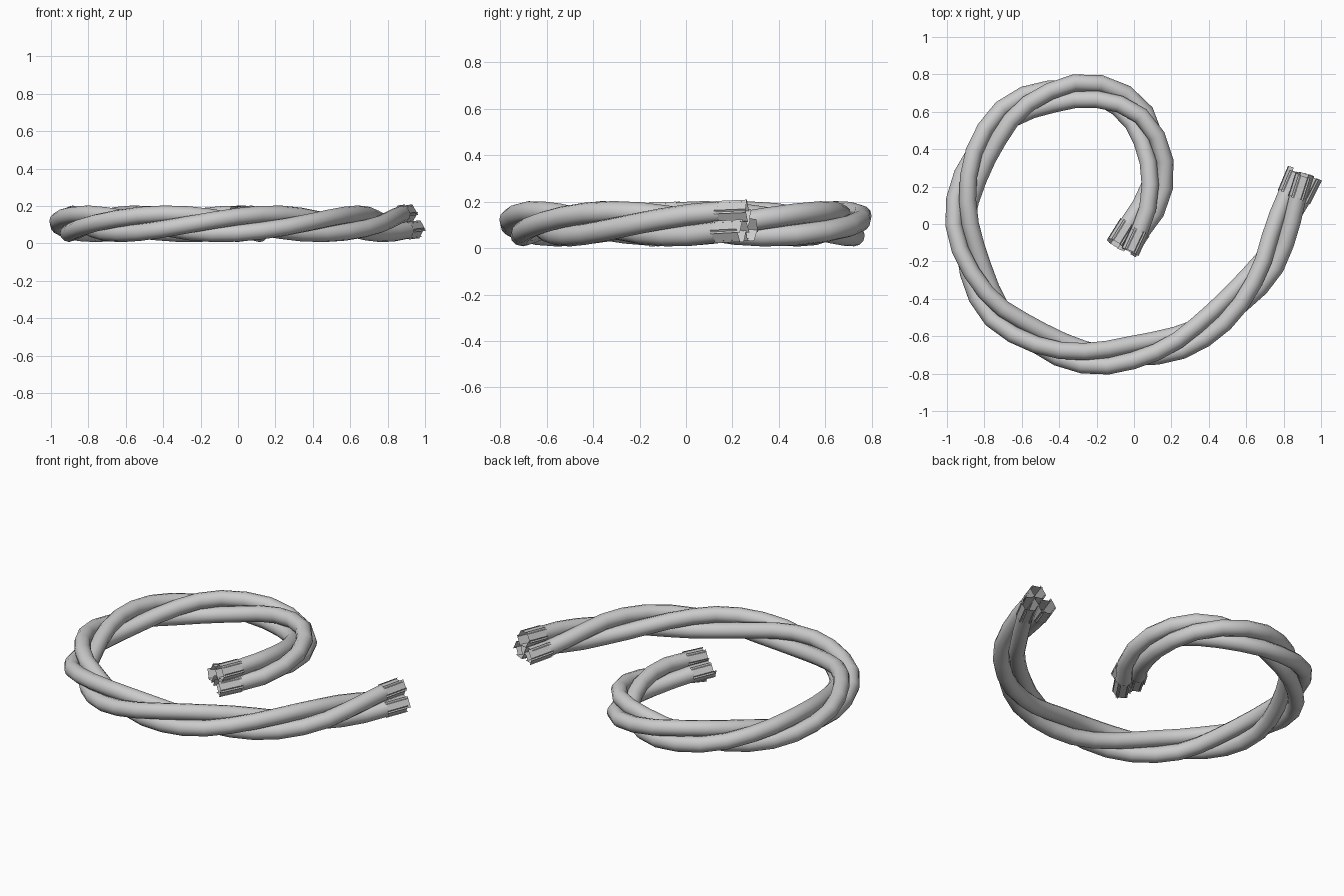
import bpy, bmesh, math, random
from mathutils import Vector

if "Cube" in bpy.data.objects:
    bpy.data.objects.remove(bpy.data.objects["Cube"])

random.seed(4)
UP = Vector((0, 0, 1))
STRANDS, SIDES, R_ROPE, R_STRAND = 3, 12, 0.052, 0.046
PHASE, TURNS, RINGS = math.radians(65), 2.70, 36

# rope centre line, from the inner end to the outer end
PTS = [(0.01, -0.03), (0.09, 0.12), (0.12, 0.32), (0.06, 0.53), (-0.08, 0.66),
       (-0.28, 0.715), (-0.48, 0.68), (-0.66, 0.59), (-0.82, 0.39), (-0.90, 0.17),
       (-0.91, -0.04), (-0.85, -0.26), (-0.735, -0.46), (-0.55, -0.60), (-0.37, -0.68),
       (-0.18, -0.71), (0.02, -0.69), (0.24, -0.63), (0.49, -0.47), (0.685, -0.25),
       (0.79, -0.03), (0.865, 0.15)]


def resample(pts, n):
    """Smooth curve through the points, split into n equal lengths."""
    p = [Vector((x, y, 0.105)) for x, y in pts]
    p = [2 * p[0] - p[1]] + p + [2 * p[-1] - p[-2]]
    fine = []
    for i in range(1, len(p) - 2):
        a, b, c, d = p[i - 1:i + 3]
        for k in range(20):
            t = k / 20
            fine.append(0.5 * (2 * b + (c - a) * t + (2 * a - 5 * b + 4 * c - d) * t**2
                               + (3 * b - a - 3 * c + d) * t**3))
    fine.append(p[-2])
    dist = [0]
    for a, b in zip(fine, fine[1:]):
        dist.append(dist[-1] + (b - a).length)
    out, j = [], 0
    for i in range(n + 1):
        s = dist[-1] * i / n
        while j < len(fine) - 2 and dist[j + 1] < s:
            j += 1
        out.append(fine[j].lerp(fine[j + 1], (s - dist[j]) / (dist[j + 1] - dist[j])))
    return out


def tangents(pts):
    n = len(pts)
    return [(pts[min(i + 1, n - 1)] - pts[max(i - 1, 0)]).normalized() for i in range(n)]


def circle(c, t, radius, sides):
    """Points of a circle across direction t."""
    side = t.cross(UP).normalized()
    up = side.cross(t)
    return [c + radius * (side * math.cos(a) + up * math.sin(a))
            for k in range(sides) for a in [2 * math.pi * k / sides]]


def finish(bm, name, smooth):
    me = bpy.data.meshes.new(name)
    bm.to_mesh(me)
    bm.free()
    for f in me.polygons:
        f.use_smooth = smooth
    ob = bpy.data.objects.new(name, me)
    bpy.context.collection.objects.link(ob)


def bridge(bm, a, b):
    n = len(a)
    for k in range(n):
        bm.faces.new((a[k], a[(k + 1) % n], b[(k + 1) % n], b[k]))


centre = resample(PTS, RINGS)
dirs = tangents(centre)

for s in range(STRANDS):
    # twisted strand
    path = []
    for i, (c, t) in enumerate(zip(centre, dirs)):
        a = PHASE + 2 * math.pi * (s / STRANDS + TURNS * i / RINGS)
        path.append(c + R_ROPE * (t.cross(UP) * math.cos(a) + UP * math.sin(a)))
    tans = tangents(path)
    bm = bmesh.new()
    rings = [[bm.verts.new(p) for p in circle(c, t, R_STRAND, SIDES)]
             for c, t in zip(path, tans)]
    for a, b in zip(rings, rings[1:]):
        bridge(bm, b, a)
    finish(bm, f"rope_strand_{s + 1}", True)

    # frayed tips: flat rectangular fibre strips around the cut end, overlapping at the edges
    for label, c, t, d in (("inner", path[0], -tans[0], -dirs[0]),
                           ("outer", path[-1], tans[-1], dirs[-1])):
        t = (t + d).normalized()
        bm = bmesh.new()
        base = circle(c - t * 0.01, t, R_STRAND, 6)
        for k in range(6):
            a, b = base[k], base[(k + 1) % 6]
            wide = (b - a) * 0.2
            a, b = a - wide, b + wide
            out = t * random.uniform(0.12, 0.145)
            bm.faces.new([bm.verts.new(p) for p in (a, b, b + out, a + out)])
        finish(bm, f"{label}_frayed_tip_{s + 1}", False)
